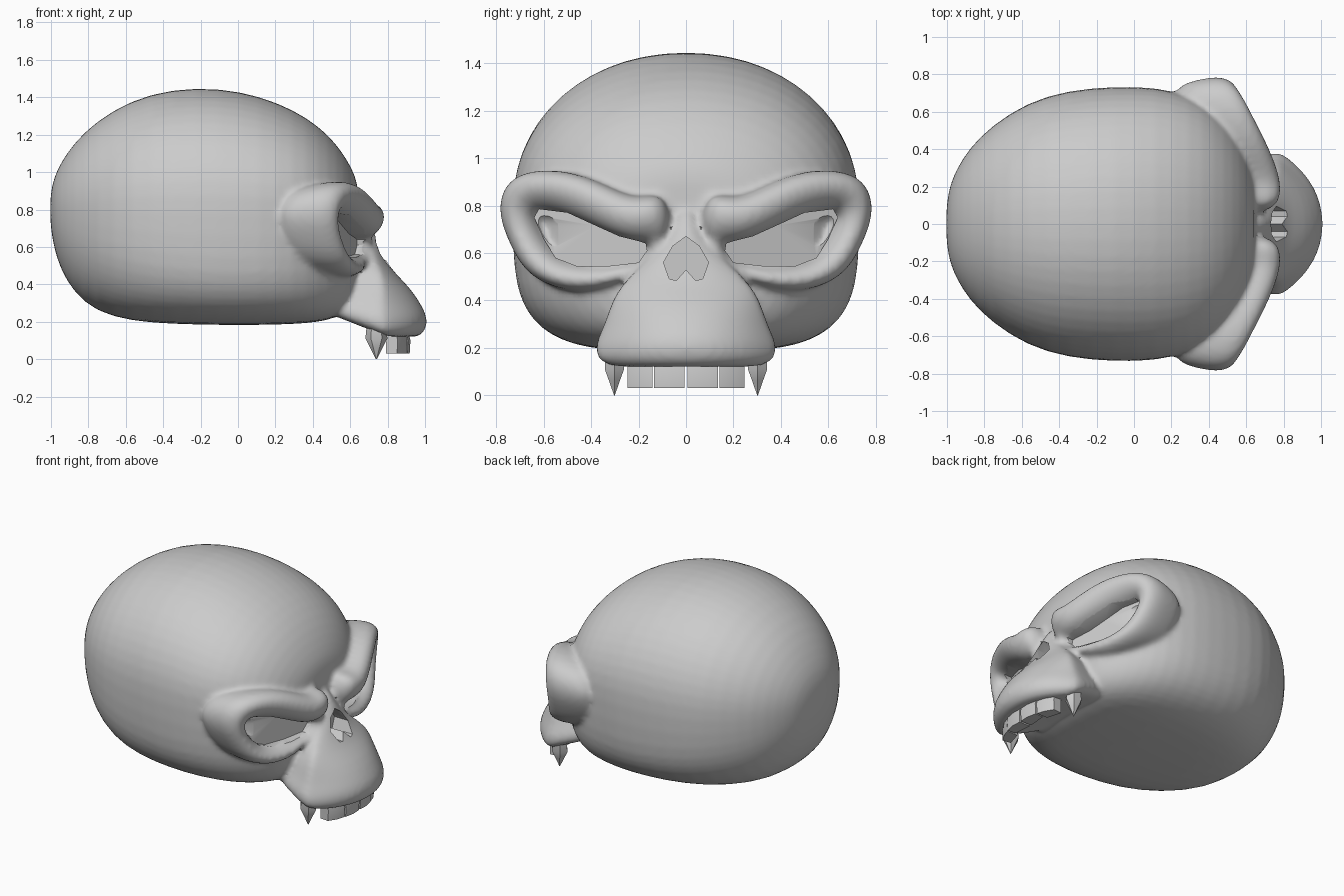
import bpy, bmesh
from math import sin, cos, pi, radians

if "Cube" in bpy.data.objects:
    bpy.data.objects.remove(bpy.data.objects["Cube"])


def finish(name, bm):
    bmesh.ops.recalc_face_normals(bm, faces=bm.faces)
    me = bpy.data.meshes.new(name)
    bm.to_mesh(me)
    bm.free()
    ob = bpy.data.objects.new(name, me)
    bpy.context.collection.objects.link(ob)
    return ob


def activate(ob):
    bpy.ops.object.select_all(action='DESELECT')
    ob.select_set(True)
    bpy.context.view_layer.objects.active = ob


def loft(name, rings, subdiv=0):
    """Closed solid through a series of equal-length point loops."""
    bm = bmesh.new()
    loops = [[bm.verts.new(p) for p in r] for r in rings]
    n = len(loops[0])
    for a, b in zip(loops, loops[1:]):
        for i in range(n):
            j = (i + 1) % n
            bm.faces.new((a[i], a[j], b[j], b[i]))
    bm.faces.new(loops[0])
    bm.faces.new(loops[-1])
    ob = finish(name, bm)
    if subdiv:
        ob.modifiers.new("round", 'SUBSURF').levels = subdiv
        activate(ob)
        bpy.ops.object.convert(target='MESH')
    return ob


def boolean(ob, other, op):
    other.hide_render = True
    m = ob.modifiers.new(op.lower(), 'BOOLEAN')
    m.operation, m.solver, m.object = op, 'EXACT', other


def spow(v, e):
    return (1 if v >= 0 else -1) * abs(v) ** e


# Cranium: sections along x (x, half width, top, bottom)
sections = [(-1.005, .07, .86, .74), (-.99, .19, .955, .62), (-.955, .285, 1.04, .49),
            (-.88, .41, 1.155, .355), (-.76, .53, 1.275, .25), (-.57, .655, 1.39, .20),
            (-.35, .72, 1.45, .185), (-.1, .74, 1.455, .18), (.12, .735, 1.41, .18),
            (.3, .69, 1.335, .185), (.43, .61, 1.25, .195), (.53, .51, 1.15, .22),
            (.60, .41, 1.04, .27), (.64, .28, .95, .36), (.645, .15, .85, .5)]
rings = []
for x, w, top, bot in sections:
    mid = .8 if x < .5 else .8 - (x - .5) * .8
    low = 2 / min(3.8, 2.2 + max(0, x + .95) * 2.2)
    ring = []
    for k in range(28):
        a = 2 * pi * k / 28
        e = 2 / 2.1 if sin(a) >= 0 else low
        h = top - mid if sin(a) >= 0 else mid - bot
        ring.append((x, w * spow(cos(a), e), mid + h * spow(sin(a), e)))
    rings.append(ring)
skull = loft("skull", rings, 1)

# Muzzle: sections going down (z, front x, half width)
rings = []
for z, xf, w in [(.80, .66, .04), (.70, .72, .07), (.62, .755, .115), (.54, .78, .20),
                 (.46, .84, .285), (.38, .925, .325), (.29, .985, .35), (.22, 1.02, .385),
                 (.155, 1.01, .395), (.115, .97, .35), (.12, .90, .27)]:
    xc = min(.76, xf - .06)
    ring = [(xc + (xf - xc) * spow(cos(a), 1.6), w * spow(sin(a), .95), z)
            for a in [-pi / 2 + pi * k / 12 for k in range(13)]]
    ring += [(.6, w * .88, z), (.45, w * .75, z), (.45, -w * .75, z), (.6, -w * .88, z)]
    lift = max(0, 1 - abs(z - .12) / .3)
    rings.append([(x, y, zz + lift * max(0, .8 - x) * .4) for x, y, zz in ring])
parts = [loft("muzzle", rings, 1)]

# Eye rims: stations (crest x, outer y, outer z, inner y, inner z)
rim = [(.75, .045, .75, .17, .64), (.79, .10, .87, .20, .65), (.785, .20, .83, .28, .67),
       (.75, .32, .885, .38, .715), (.68, .50, .965, .50, .77), (.58, .745, .955, .62, .785),
       (.53, .815, .80, .64, .75), (.55, .755, .64, .60, .66), (.60, .675, .49, .55, .58),
       (.655, .48, .42, .46, .545), (.69, .30, .45, .33, .545), (.70, .15, .53, .20, .56),
       (.70, .085, .64, .165, .61)]
# loop steps: (position from outer 0 to inner 1, x offset from crest, scale to centre)
steps = [(0, -.40, .78), (0, -.2, .95), (0, -.07, 1), (.25, 0, 1),
         (.65, 0, 1), (1, -.06, 1), (1, -.14, .97)]
cutters = []
for s in (1, -1):
    rings = []
    for t, dx, sc in steps:
        ring = []
        for x, oy, oz, iy, iz in rim:
            y, z = oy + (iy - oy) * t, oz + (iz - oz) * t
            y, z = .43 + (y - .43) * sc, .68 + (z - .68) * sc
            ring.append((x + dx, s * y, z))
        rings.append(ring)
    parts.append(loft("eye_rim", rings, 2))
    # Socket cutter with a flat slanted floor
    floor = [(.70 - .38 * r[3], s * r[3], r[4]) for r in rim]
    cutters.append(loft("socket_cutter", [floor, [(1.1, y, z) for x, y, z in floor]]))

# Nose cavity cutter
half = [(.055, .63), (.095, .56), (.07, .49), (.04, .485)]
outline = [(0, .67)] + half + [(0, .53)] + [(-y, z) for y, z in reversed(half)]
cutters.append(loft("nose_cutter", [[(x, y, z) for y, z in outline] for x in (.66, 1.1)]))

# Fuse the bone parts, soften the joins, then cut the cavities
for p in parts:
    boolean(skull, p, 'UNION')
m = skull.modifiers.new("fuse", 'REMESH')
m.mode = 'VOXEL'
m.voxel_size = .016
m = skull.modifiers.new("soften", 'SMOOTH')
m.factor = .5
m.iterations = 8
for c in cutters:
    boolean(skull, c, 'DIFFERENCE')
activate(skull)
bpy.ops.object.convert(target='MESH')
bpy.ops.object.shade_smooth_by_angle(angle=radians(40))
for ob in parts + cutters:
    bpy.data.objects.remove(ob)

# Teeth: two square incisors and one pointed fang per side
for s in (1, -1):
    for y0, y1, x0, x1 in [(.006, .135, .915, .905), (.142, .247, .90, .85)]:
        rings = []
        for z, g in [(.03, 0), (.10, .004), (.17, -.012)]:
            rings.append([(x0 + g, s * y0, z), ((x0 + x1) / 2 + .008 + g, s * (y0 + y1) / 2, z),
                          (x1 + g, s * y1, z), (x1 - .06, s * (y1 - .005), z),
                          (x0 - .08, s * y0, z)])
        tooth = loft("incisor", rings)
        activate(tooth)
        bpy.ops.object.shade_smooth_by_angle(angle=radians(40))
    rings = []
    for z, r in [(.0, .002), (.06, .026), (.11, .047), (.20, .04)]:
        rings.append([(.74 + 1.25 * r * cos(2 * pi * k / 6), s * .302 + r * sin(2 * pi * k / 6), z)
                      for k in range(6)])
    fang = loft("fang", rings)
    activate(fang)
    bpy.ops.object.shade_smooth_by_angle(angle=radians(40))
